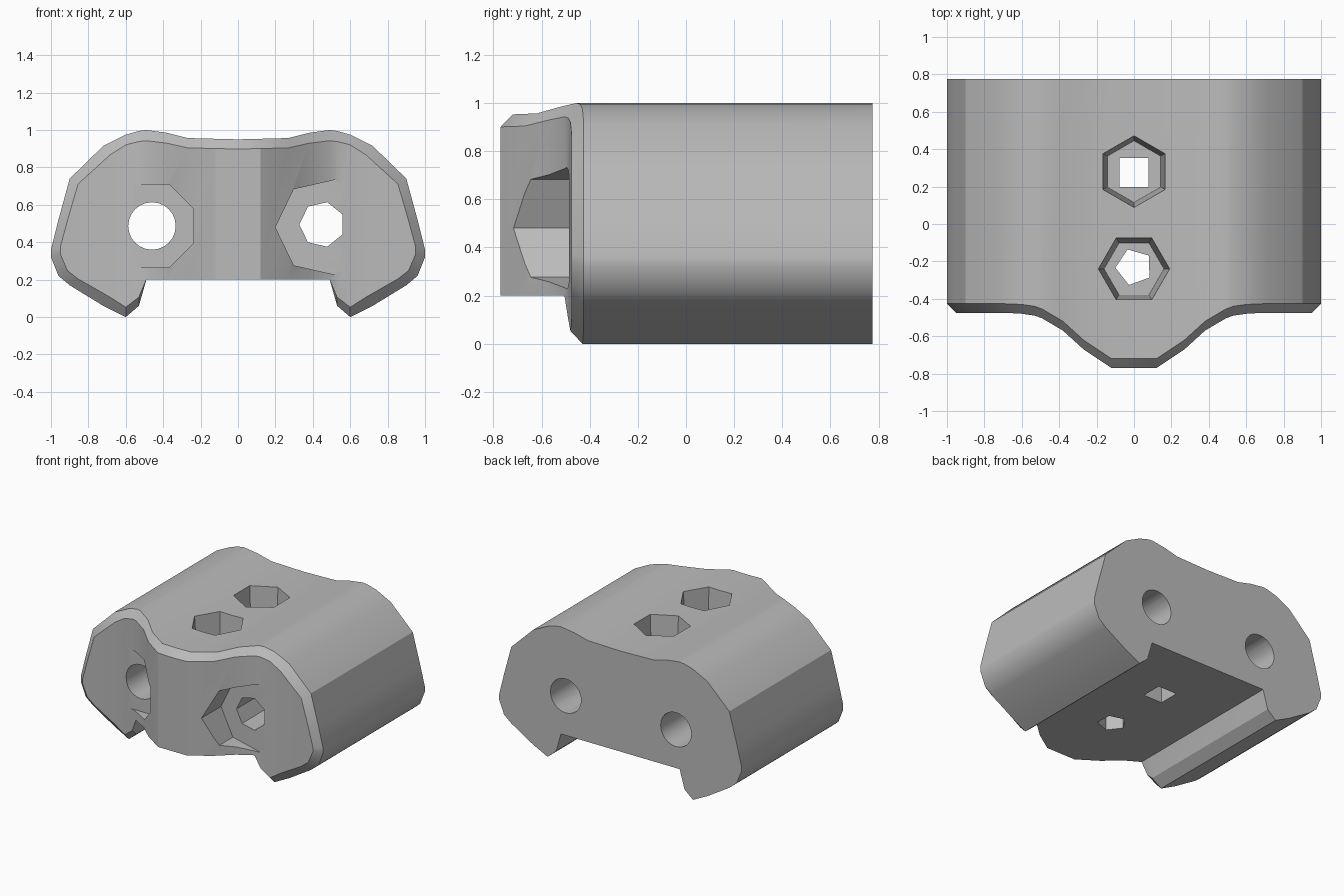
import bpy
import bmesh
from math import radians
from mathutils import Matrix

cube = bpy.data.objects.get("Cube")
if cube:
    bpy.data.objects.remove(cube, do_unlink=True)

grey = bpy.data.materials.new("plain grey")
grey.use_nodes = True
colour = (0.5, 0.5, 0.5, 1)
grey.diffuse_color = colour
grey.node_tree.nodes["Principled BSDF"].inputs["Base Color"].default_value = colour


def add_object(name, bm):
    bmesh.ops.recalc_face_normals(bm, faces=bm.faces[:])
    mesh = bpy.data.meshes.new(name)
    bm.to_mesh(mesh)
    bm.free()
    mesh.materials.append(grey)
    obj = bpy.data.objects.new(name, mesh)
    bpy.context.collection.objects.link(obj)
    return obj


# Half section from the middle outward: x, top z, bottom z, front y
half = [
    (0, .95, .2, -.77), (.12, .953, .2, -.77), (.27, .957, .2, -.67),
    (.38, .985, .2, -.57), (.49, 1, .2, -.505), (.53, .995, .06, -.49),
    (.6, .975, 0, -.48), (.72, .915, .06, -.475), (.9, .74, .17, -.475),
    (.96, .52, .22, -.475), (1, .36, .32, -.475)]
stations = [(-x, t, b, f) for x, t, b, f in reversed(half[1:])] + half
count = len(stations)


def inset(x, z):
    """Pull a rim point inward for the front chamfer."""
    flat_bottom = abs(x) < .5 and z < .3
    return (x * .95 if abs(x) > .65 else x,
            z if flat_bottom else .48 + (z - .48) * .89)


# Body: three section rings, with a bulging chamfered front
bm = bmesh.new()
rings = []
for layer in range(3):
    tops, bottoms = [], []
    for x, top, bottom, front in stations:
        y = (.775, front + .05, front)[layer]
        for z, row in ((top, tops), (bottom, bottoms)):
            px, pz = inset(x, z) if layer == 2 else (x, z)
            row.append(bm.verts.new((px, y, pz)))
    rings.append(tops + bottoms[::-1])
size = 2 * count
for a, b in zip(rings, rings[1:]):
    for i in range(size):
        j = (i + 1) % size
        bm.faces.new((a[i], a[j], b[j], b[i]))
for ring in (rings[0], rings[2]):
    for i in range(count - 1):
        bm.faces.new((ring[i], ring[i + 1], ring[-i - 2], ring[-i - 1]))
body = add_object("bracket_body", bm)


def cut(name, centre, length, r1, r2, sides, spin=0, along_y=False):
    """Bore a straight or tapered polygonal hole through the body."""
    aim = Matrix.Rotation(radians(90 if along_y else 0), 4, 'X')
    place = Matrix.Translation(centre) @ aim @ Matrix.Rotation(radians(spin), 4, 'Z')
    tool = bmesh.new()
    bmesh.ops.create_cone(tool, cap_ends=True, segments=sides, radius1=r1,
                          radius2=r2, depth=length, matrix=place)
    cutter = add_object(name, tool)
    cutter.hide_render = True
    mod = body.modifiers.new(name, 'BOOLEAN')
    mod.operation = 'DIFFERENCE'
    mod.solver = 'EXACT'
    mod.object = cutter
    bpy.ops.object.select_all(action='DESELECT')
    bpy.context.view_layer.objects.active = body
    body.select_set(True)
    bpy.ops.object.modifier_apply(modifier=name)
    bpy.data.objects.remove(cutter, do_unlink=True)


# Front pockets, floors level with the flanks
cut("right_pocket", (-.46, -.736, .487), .5, .24, .24, 8, 22.5, True)
cut("left_pocket", (.46, -.736, .48), .5, .26, .26, 7, 90, True)
# Bores running front to back
cut("right_bore", (-.46, 0, .487), 2, .127, .127, 24, 0, True)
cut("left_bore_back", (.45, .5, .495), 1, .127, .127, 24, 0, True)
cut("left_bore_front", (.45, -.4, .495), 1, .122, .122, 7, 90, True)
# Tapered pockets in the top, with small holes through the floor
cut("rear_top_pocket", (0, .28, .8), .6, .165, .2, 6)
cut("front_top_pocket", (0, -.24, .8), .6, .16, .2, 6, 30)
cut("rear_top_hole", (0, .275, .4), .8, .11, .11, 4, 45)
cut("front_top_hole", (0, -.23, .4), .8, .1, .1, 5, 20)

bpy.ops.object.shade_smooth_by_angle(angle=radians(30))
